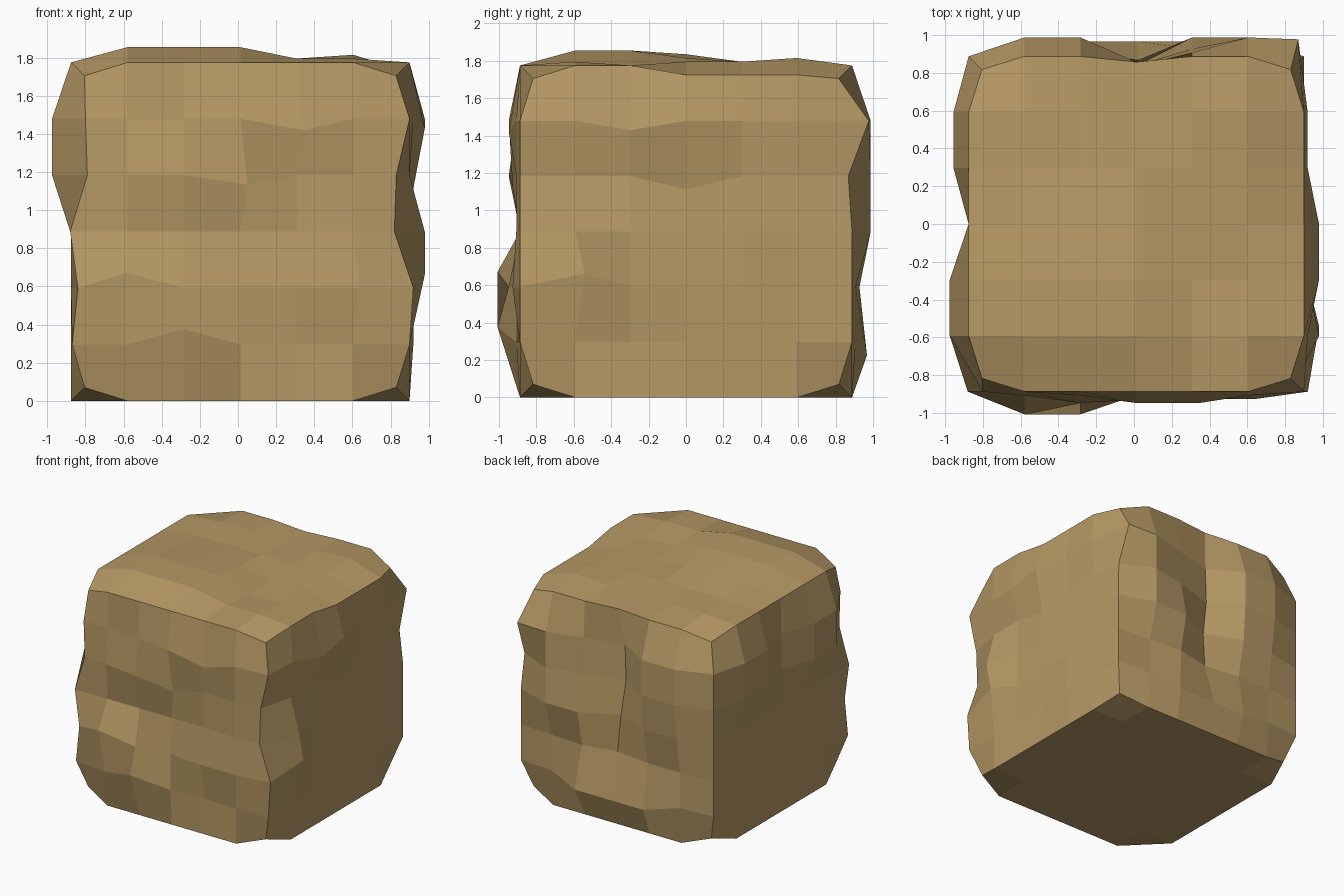
import bpy, bmesh
from mathutils import Vector

if "Cube" in bpy.data.objects:
    bpy.data.objects.remove(bpy.data.objects["Cube"])

N, H = 6, 0.8875            # grid cells per side, half size
STEP = 0.02                 # one relief digit, outward

# relief of the inner 5x5 points of each face: rows top to bottom, columns rising
RELIEF = {
    "front": ["01331", "13201", "00001", "63122", "26100"],
    "back":  ["55015", "55025", "34055", "11021", "14441"],
    "left":  ["55044", "55044", "00000", "00000", "00000"],
    "right": ["14411", "00100", "41110", "41110", "00010"],
    "top":   ["11012", "11111", "23201", "44400", "44411"],
}
# face: (column axis, row axis, outward axis, sign)
FACES = {
    "front": (0, 2, 1, -1), "back": (0, 2, 1, 1),
    "left": (1, 2, 0, -1), "right": (1, 2, 0, 1), "top": (0, 1, 2, 1),
}
# worn front vertical edges: x by height index 1..5
EDGE_X = {0: (-0.87, -0.84, -0.88, -0.79, -0.80), N: (0.90, 0.92, 0.82, 0.83, 0.90)}

# gridded cube
bm = bmesh.new()
bmesh.ops.create_cube(bm, size=2 * H)
bmesh.ops.subdivide_edges(bm, edges=bm.edges[:], cuts=N - 1, use_grid_fill=True)
grid = {}
for v in bm.verts:
    grid[tuple(round((c + H) / (2 * H) * N) for c in v.co)] = v
    v.co += Vector((0.012, 0, H))

# lumpy faces
for name, rows in RELIEF.items():
    u, w, n, sign = FACES[name]
    for r, row in enumerate(rows):
        for c, digit in enumerate(row):
            key = [0, 0, 0]
            key[u], key[w], key[n] = c + 1, N - 1 - r, (N if sign > 0 else 0)
            grid[tuple(key)].co[n] += sign * STEP * int(digit)

# sideways drift of the most raised points, and the deep groove down the back
DRIFT = {
    (1, 0, 2): (0, 0, .08), (2, 0, 1): (0, 0, .08), (3, 0, 4): (.04, 0, -.05),
    (4, 0, 5): (.04, 0, -.06), (5, 0, 2): (.03, 0, 0),
    (N, 1, 2): (0, .05, .07), (N, 3, 4): (0, 0, -.07), (N, 2, 5): (0, 0, -.05),
    (2, N, 1): (0, 0, -.07), (3, N, 1): (0, 0, -.07), (4, N, 1): (.04, 0, -.07),
    (3, N, 5): (-.03, -.06, 0), (3, N, 4): (-.04, -.06, 0), (3, N, 3): (0, -.05, 0),
    (3, N, 2): (.01, -.02, 0), (N, N, 5): (-.03, .09, 0), (N, N, 4): (-.02, -.02, 0),
}
for key, shift in DRIFT.items():
    grid[key].co += Vector(shift)

# worn edges, notch in the back rim, dip along the right rim
for i, xs in EDGE_X.items():
    for k, x in enumerate(xs, 1):
        grid[i, 0, k].co.x = x
grid[3, N, N].co.y -= 0.03
for j in (3, 4, 5):
    grid[N, j, N].co.z -= 0.05

# blunted corners
for i in (0, N):
    for j in (0, N):
        for k in (0, N):
            grid[i, j, k].co += Vector([0.07 if c == 0 else -0.07 for c in (i, j, k)])

bmesh.ops.recalc_face_normals(bm, faces=bm.faces[:])
mesh = bpy.data.meshes.new("rock_block")
bm.to_mesh(mesh)
bm.free()
mat = bpy.data.materials.new("sandstone")
mat.diffuse_color = (0.47, 0.32, 0.13, 1)
mat.use_nodes = True
mat.node_tree.nodes["Principled BSDF"].inputs["Base Color"].default_value = mat.diffuse_color
mesh.materials.append(mat)
rock = bpy.data.objects.new("rock_block", mesh)
bpy.context.collection.objects.link(rock)
